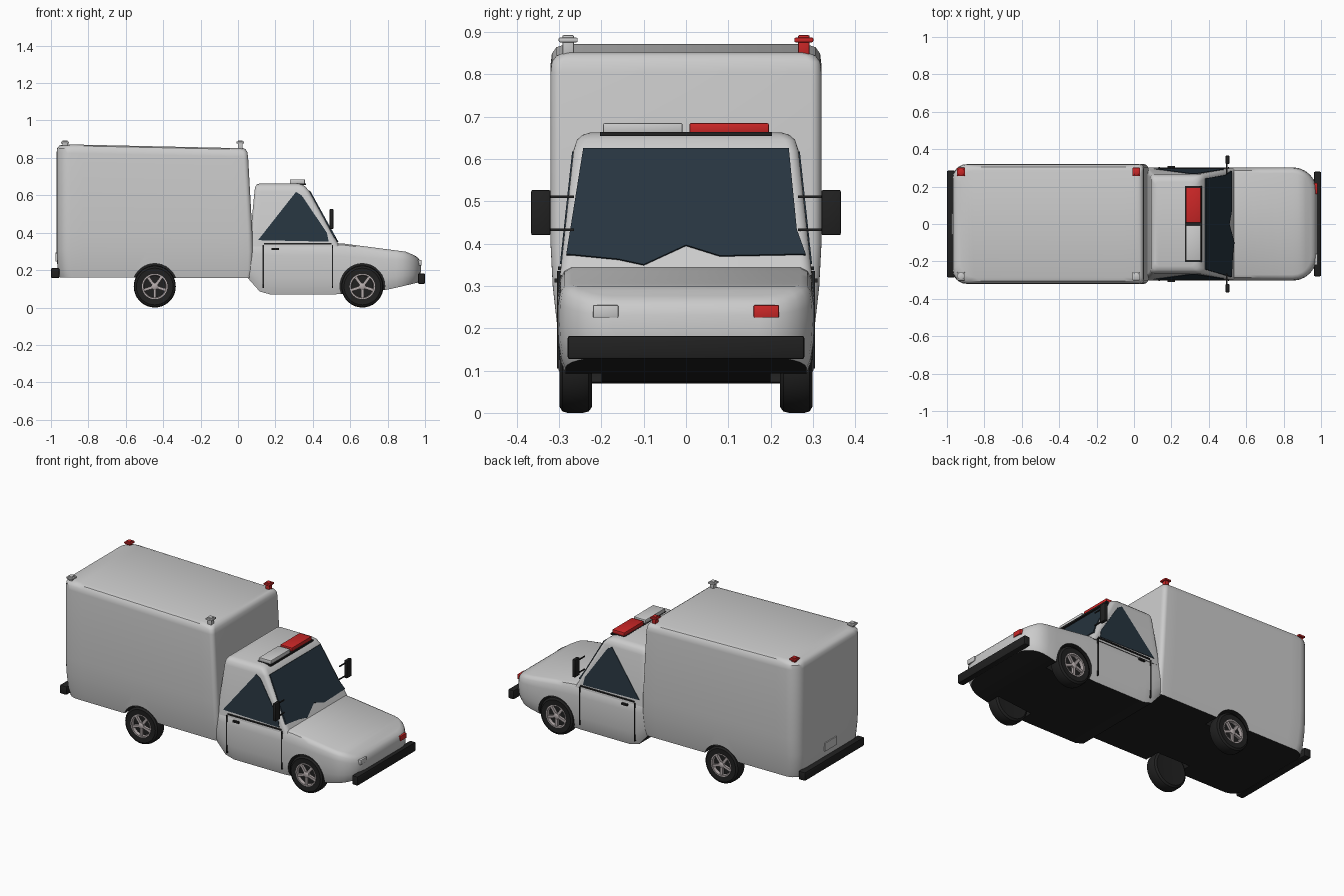
import bpy, bmesh, math
from mathutils import Matrix, Vector

if "Cube" in bpy.data.objects:
    bpy.data.objects.remove(bpy.data.objects["Cube"])


def material(name, color):
    m = bpy.data.materials.new(name)
    m.diffuse_color = (*color, 1)
    m.use_nodes = True
    m.node_tree.nodes["Principled BSDF"].inputs["Base Color"].default_value = m.diffuse_color
    return m


BLACK = material("black_trim", (0.015, 0.015, 0.015))
GLASS = material("dark_glass", (0.02, 0.035, 0.05))
RED = material("red_lens", (0.6, 0.02, 0.02))
RIM = material("rim_metal", (0.45, 0.4, 0.4))


def finish(name, bm, mats=(None,), angle=35):
    bmesh.ops.recalc_face_normals(bm, faces=bm.faces)
    me = bpy.data.meshes.new(name)
    bm.to_mesh(me)
    bm.free()
    ob = bpy.data.objects.new(name, me)
    bpy.context.collection.objects.link(ob)
    for m in mats:
        me.materials.append(m)
    smooth(ob, angle)
    return ob


def smooth(ob, angle=35):
    bpy.ops.object.select_all(action='DESELECT')
    ob.select_set(True)
    bpy.context.view_layer.objects.active = ob
    bpy.ops.object.shade_smooth_by_angle(angle=math.radians(angle))


def box(name, x, y, z, mat=None, bevel=0.0):
    bm = bmesh.new()
    bmesh.ops.create_cube(bm, size=1)
    for v in bm.verts:
        v.co = Vector([(r[0] + r[1]) / 2 + c * (r[1] - r[0]) for r, c in zip((x, y, z), v.co)])
    if bevel:
        bmesh.ops.bevel(bm, geom=bm.edges[:], offset=bevel, segments=2, affect='EDGES', profile=0.5)
    return finish(name, bm, (mat,))


def lerp_table(table, x):
    for (a, fa), (b, fb) in zip(table, table[1:]):
        if x <= b:
            return fa + (fb - fa) * max(0, (x - a) / (b - a))
    return table[-1][1]


def half_outline(x0, x1, hw, r0, r1, n=6, m=14):
    # plan outline of the +y half: rear corner, side, front corner
    pts = [(x0 + r0 * (1 - math.cos(i / n * math.pi / 2)), hw - r0 + r0 * math.sin(i / n * math.pi / 2))
           for i in range(n + 1)]
    pts += [(x0 + r0 + (x1 - r1 - x0 - r0) * i / m, hw) for i in range(1, m)]
    pts += [(x1 - r1 + r1 * math.sin(i / n * math.pi / 2), hw - r1 + r1 * math.cos(i / n * math.pi / 2))
            for i in range(n + 1)]
    return pts


def loft(name, levels, zfun):
    # stack plan outlines; ends are capped with strips across the width
    bm = bmesh.new()
    rings = []
    for t, args in levels:
        h = half_outline(*args)
        pts = h + [(x, -y) for x, y in reversed(h)]
        rings.append([bm.verts.new((x, y, zfun(x, t))) for x, y in pts])
    n = len(rings[0])
    for a, b in zip(rings, rings[1:]):
        for i in range(n):
            bm.faces.new((a[i], a[(i + 1) % n], b[(i + 1) % n], b[i]))
    for ring, idx in ((rings[0], 1), (rings[-1], 0)):
        for i in range(n // 2 - 1):
            f = bm.faces.new((ring[i], ring[i + 1], ring[n - 2 - i], ring[n - 1 - i]))
            f.material_index = idx
    return finish(name, bm, (None, BLACK))


def lathe(name, profile, cx, cz, sign, mat, seg=36, closed=False):
    # revolve (radius, y) points around a wheel axle
    bm = bmesh.new()
    rings = []
    for r, y in profile:
        rings.append([bm.verts.new((cx + r * math.cos(2 * math.pi * i / seg), sign * y,
                                    cz + r * math.sin(2 * math.pi * i / seg))) for i in range(seg)])
    pairs = list(zip(rings, rings[1:])) + ([(rings[-1], rings[0])] if closed else [])
    for a, b in pairs:
        for i in range(seg):
            bm.faces.new((a[i], a[(i + 1) % seg], b[(i + 1) % seg], b[i]))
    if not closed:
        bm.faces.new(rings[0])
        bm.faces.new(rings[-1])
    return finish(name, bm, (mat,))


def panel(name, pts, offset, mat):
    bm = bmesh.new()
    f = bm.faces.new([bm.verts.new(p) for p in pts])
    ext = bmesh.ops.extrude_face_region(bm, geom=[f])
    bmesh.ops.translate(bm, vec=offset, verts=[v for v in ext['geom'] if isinstance(v, bmesh.types.BMVert)])
    return finish(name, bm, (mat,))


def cut_arches(body, cx):
    for s in (1, -1):
        cutter = lathe("arch_cutter", [(0.12, 0.2), (0.12, 0.36)], cx, 0.115, s, None)
        cutter.data.materials.append(BLACK)
        for p in cutter.data.polygons:
            p.material_index = 1
        mod = body.modifiers.new("arch", 'BOOLEAN')
        mod.object, mod.operation, mod.solver = cutter, 'DIFFERENCE', 'EXACT'
        cutter.hide_render = True
        bpy.context.view_layer.objects.active = body
        bpy.ops.object.modifier_apply(modifier=mod.name)
        bpy.data.objects.remove(cutter)
    smooth(body)


# rear box body
box_levels = [(z, (x0, x1, hw, 0.075, 0.025)) for z, x0, x1, hw in (
    (0.155, -0.955, 0.07, 0.295), (0.2, -0.965, 0.078, 0.304), (0.30, -0.97, 0.08, 0.315),
    (0.40, -0.97, 0.077, 0.32), (0.82, -0.97, 0.054, 0.32), (0.845, -0.967, 0.05, 0.317),
    (0.86, -0.955, 0.042, 0.306), (0.867, -0.93, 0.03, 0.285))]
rear_box = loft("rear_box", box_levels, lambda x, z: z + 0.006 - 0.022 * (x + 0.95) * z / 0.87)
cut_arches(rear_box, -0.445)

# lower cab and hood
BOTTOM = [(0.05, 0.16), (0.13, 0.07), (0.53, 0.07), (0.80, 0.095), (0.97, 0.135)]
TOP = [(0.05, 0.35), (0.54, 0.345), (0.9, 0.298), (0.98, 0.262)]
cab_levels = [(t, (0.05, 0.978 - i, 0.303 - i, 0.01, 0.13 - i)) for t, i in (
    (0, 0.018), (0.12, 0.008), (0.3, 0.002), (0.5, 0), (0.75, 0.001), (0.9, 0.006), (0.97, 0.016), (1, 0.032))]
lower_cab = loft("lower_cab", cab_levels, lambda x, t: lerp_table(BOTTOM, x) * (1 - t) + lerp_table(TOP, x) * t)
cut_arches(lower_cab, 0.665)

# upper cab
roof_levels = [(z, (x0, x1, hw, 0.02, 0.025)) for z, x0, x1, hw in (
    (0.325, 0.06, 0.545, 0.298), (0.62, 0.088, 0.382, 0.266), (0.645, 0.092, 0.362, 0.258),
    (0.657, 0.10, 0.345, 0.245), (0.663, 0.115, 0.325, 0.225))]
loft("upper_cab", roof_levels, lambda x, z: z)


# glass, laid on the sloping cab faces
def screen_x(z):
    return 0.545 - (z - 0.325) * 0.163 / 0.295


def side_y(z):
    return 0.298 - (z - 0.325) * 0.032 / 0.295


screen = ((-0.243, 0.622), (0.243, 0.622), (0.262, 0.43), (0.283, 0.372), (0.08, 0.368),
          (0, 0.393), (-0.1, 0.347), (-0.16, 0.36), (-0.283, 0.372))
panel("windscreen", [(screen_x(z) - 0.004, y, z) for y, z in screen], (0.008, 0, 0.004), GLASS)
window = ((0.107, 0.36), (0.31, 0.618), (0.34, 0.6), (0.475, 0.40), (0.485, 0.352))

for s, side in ((1, "left"), (-1, "right")):
    lens = RED if s > 0 else None

    def span(a, b):
        return (min(a * s, b * s), max(a * s, b * s))

    panel(side + "_window", [(x, s * (side_y(z) - 0.004), z) for x, z in window], (0, s * 0.007, 0), GLASS)
    # door seams and handle
    for x in (0.135, 0.505):
        box(side + "_door_seam", (x - 0.003, x + 0.003), span(0.28, 0.3045), (0.105, 0.335), BLACK)
    box(side + "_door_sill", (0.14, 0.50), span(0.26, 0.302), (0.338, 0.346), BLACK)
    box(side + "_door_handle", (0.18, 0.22), span(0.295, 0.311), (0.308, 0.318), BLACK)
    # mirror on two arms
    box(side + "_mirror", (0.49, 0.51), span(0.32, 0.366), (0.42, 0.527), BLACK, 0.004)
    for z in (0.433, 0.511):
        box(side + "_mirror_arm", (0.493, 0.499), span(0.265, 0.33), (z - 0.003, z + 0.003), BLACK)
    # roof light bar half and headlight
    box(side + "_light_bar", (0.278, 0.358), span(0.008, 0.196), (0.66, 0.685), lens, 0.004)
    box(side + "_headlight", (0.93, 0.981), span(0.16, 0.22), (0.225, 0.255), lens, 0.003)
    # beacons on the box corners
    for x, z in ((-0.925, 0.865), (0.012, 0.842)):
        box(side + "_beacon_stem", (x - 0.013, x + 0.013), span(0.265, 0.292), (z, 0.893), lens, 0.003)
        box(side + "_beacon_head", (x - 0.021, x + 0.021), span(0.256, 0.301), (0.876, 0.887), lens, 0.003)
    # wheels
    for cx, end in ((-0.445, "rear"), (0.665, "front")):
        name = end + "_" + side
        cz = 0.1125
        lathe(name + "_tyre", [(0.06, 0.225), (0.098, 0.222), (0.109, 0.23), (0.1125, 0.243), (0.1125, 0.28),
                               (0.109, 0.292), (0.098, 0.299), (0.068, 0.297), (0.062, 0.28)], cx, cz, s, BLACK)
        lathe(name + "_rim", [(0.068, 0.28), (0.068, 0.299), (0.061, 0.299), (0.058, 0.28)], cx, cz, s, RIM,
              closed=True)
        lathe(name + "_hub", [(0.018, 0.28), (0.018, 0.297), (0.012, 0.301)], cx, cz, s, RIM, 20)
        bm = bmesh.new()
        for k in range(5):
            made = bmesh.ops.create_cube(bm, size=1, matrix=Matrix.Translation((cx, s * 0.289, cz))
                                         @ Matrix.Rotation(math.radians(72 * k + 18), 4, 'Y')
                                         @ Matrix.Translation((0.036, 0, 0))
                                         @ Matrix.Diagonal((0.056, 0.014, 0.015, 1)))
        finish(name + "_spokes", bm, (RIM,))

# light bar base, bumpers and rear plate
box("light_bar_base", (0.272, 0.364), (-0.203, 0.203), (0.654, 0.664), BLACK)
box("front_bumper", (0.962, 1.0), (-0.28, 0.28), (0.127, 0.182), BLACK, 0.006)
box("rear_bumper", (-1.0, -0.955), (-0.285, 0.285), (0.158, 0.21), BLACK, 0.006)
box("rear_plate", (-0.975, -0.95), (-0.055, 0.055), (0.245, 0.295))
